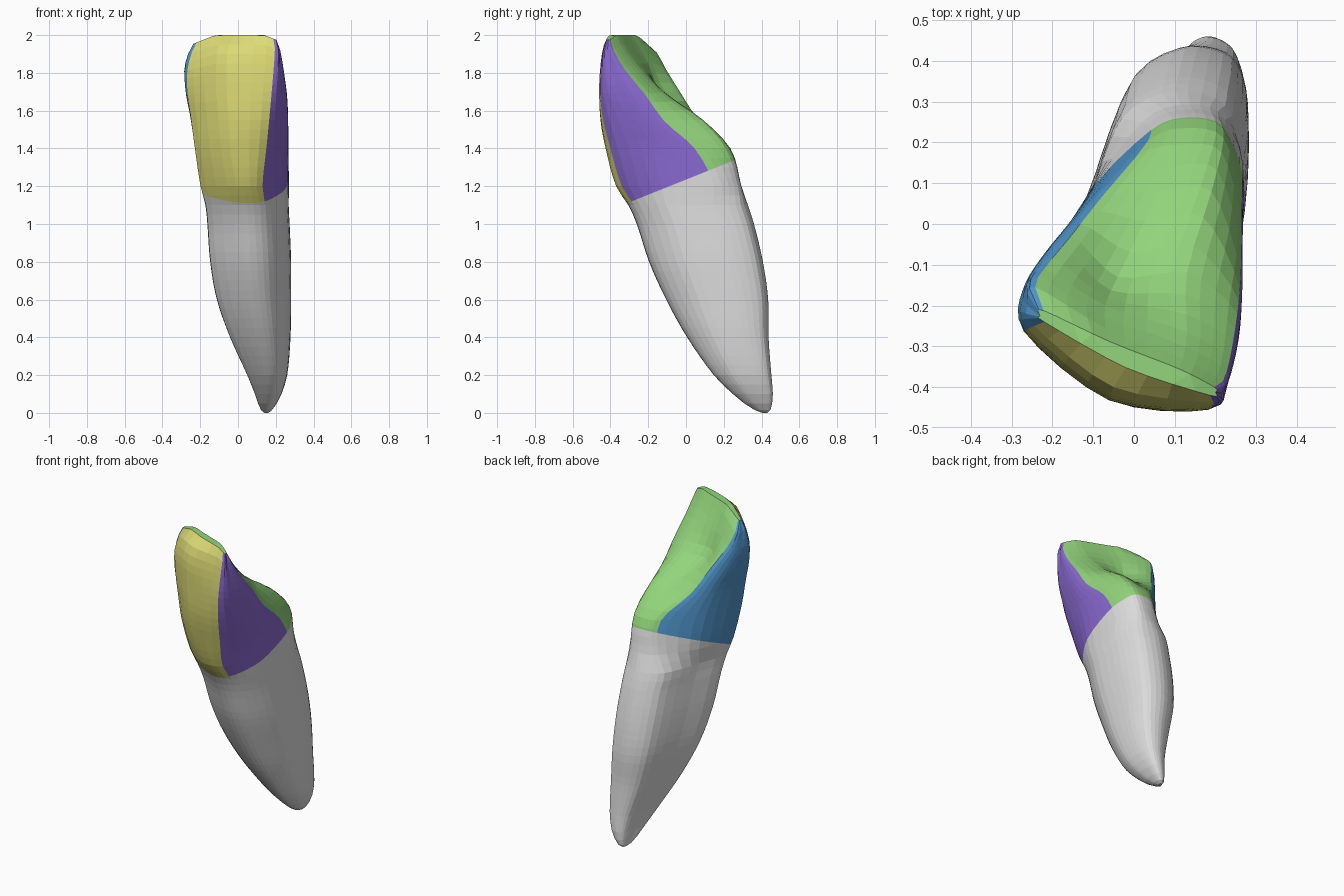
import bpy
import bmesh
from mathutils import Vector

cube = bpy.data.objects.get("Cube")
if cube:
    bpy.data.objects.remove(cube, do_unlink=True)


def make_material(name, rgb):
    mat = bpy.data.materials.new(name)
    mat.use_nodes = True
    color = (*rgb, 1.0)
    mat.diffuse_color = color
    mat.node_tree.nodes["Principled BSDF"].inputs["Base Color"].default_value = color
    return mat


ROOT, FRONT, RIGHT_SIDE, BACK, LEFT_SIDE = range(5)
materials = [
    make_material("root grey", (0.72, 0.72, 0.72)),
    make_material("front yellow", (0.73, 0.71, 0.18)),
    make_material("side purple", (0.25, 0.14, 0.63)),
    make_material("back green", (0.29, 0.66, 0.20)),
    make_material("side blue", (0.08, 0.30, 0.60)),
]

# Crown outlines: front middle, front corner, side, ridge, two back points,
# opposite ridge, opposite side, opposite front corner
crown = {
    1.2: [(-.01, -.36), (.13, -.34), (.25, -.13), (.267, .15), (.205, .275),
          (.115, .292), (.02, .25), (-.125, .05), (-.198, -.2)],
    1.4: [(-.04, -.41), (.15, -.4), (.25, -.18), (.265, .045), (.22, .21),
          (.13, .235), (.035, .205), (-.15, .015), (-.228, -.24)],
    1.55: [(-.05, -.43), (.165, -.438), (.25, -.26), (.262, -.12), (.19, .08),
           (.06, .08), (-.08, .065), (-.185, -.035), (-.248, -.25)],
    1.7: [(-.06, -.432), (.178, -.455), (.24, -.35), (.253, -.22), (.13, -.12),
          (-.04, -.13), (-.155, -.03), (-.237, -.1), (-.267, -.26)],
    1.85: [(-.06, -.428), (.19, -.45), (.226, -.4), (.235, -.33), (.13, -.265),
           (-.07, -.2), (-.22, -.11), (-.274, -.165), (-.268, -.262)],
    1.95: [(-.05, -.4), (.195, -.438), (.214, -.415), (.218, -.385), (.12, -.33),
           (-.07, -.255), (-.242, -.155), (-.262, -.2), (-.245, -.25)],
    2.0: [(-.02, -.352), (.187, -.42), (.2, -.412), (.197, -.4), (.11, -.355),
          (-.06, -.288), (-.222, -.212), (-.23, -.225), (-.22, -.24)],
}

# Root outline in fractions of its extents, with points as in the crown
root_outline = [(.42, 0), (.72, .04), (.96, .31), (1, .7), (.9, .94),
                (.62, 1), (.32, .89), (.12, .53), (0, .2)]

# Root extents: height, x range, y range
root = [
    (0, .14, .16, .405, .43),
    (.015, .122, .18, .365, .447),
    (.05, .107, .205, .31, .456),
    (.1, .09, .23, .25, .46),
    (.2, .05, .26, .15, .452),
    (.4, -.04, .277, .01, .437),
    (.6, -.11, .28, -.1, .435),
    (.8, -.145, .28, -.19, .407),
    (1.0, -.16, .272, -.255, .36),
    (1.1, -.17, .267, -.3, .328),
]


def hermite(a, b, slope_a, slope_b, t):
    """Smooth blend between two values or vectors."""
    s = 1 - t
    return (a * (s * s * (1 + 2 * t)) + b * (t * t * (3 - 2 * t))
            + slope_a * (t * s * s) - slope_b * (t * t * s))


def smooth_ring(points, steps=4):
    """Round off a closed outline."""
    n = len(points)
    ring = []
    for i in range(n):
        p, a, b, c = (points[(i + k) % n] for k in (-1, 0, 1, 2))
        ring += [hermite(a, b, (b - p) * 0.42, (c - a) * 0.42, j / steps)
                 for j in range(steps)]
    return ring


# Key sections from tip to biting edge
sections = [(z, [(x0 + u * (x1 - x0), y0 + v * (y1 - y0)) for u, v in root_outline])
            for z, x0, x1, y0, y1 in root]
sections += list(crown.items())
heights = [z for z, _ in sections]
keys = [[Vector(p) for p in outline] for _, outline in sections]


def slope(i, k):
    a, b = max(i - 1, 0), min(i + 1, len(keys) - 1)
    return (keys[b][k] - keys[a][k]) / (heights[b] - heights[a])


def shaped_point(p, z):
    """Lower both ends of the biting edge."""
    drop = max(0, -0.12 - p.x) * 0.4 + max(0, p.x - 0.14) * 0.4
    return (p.x, p.y, z - drop * min(1, max(0, (z - 1.6) / 0.4)))


bm = bmesh.new()
STEPS = 4
rings = []
for i in range(len(keys) - 1):
    span = heights[i + 1] - heights[i]
    cuts = max(1, round(span / 0.05))
    last = i == len(keys) - 2
    for j in range(cuts + last):
        t = j / cuts
        outline = [hermite(keys[i][k], keys[i + 1][k],
                           slope(i, k) * span, slope(i + 1, k) * span, t)
                   for k in range(len(root_outline))]
        z = heights[i] + t * span
        rings.append([bm.verts.new(shaped_point(p, z))
                      for p in smooth_ring(outline, STEPS)])

# Skin the sections; each stretch of the outline has its own surface
stretch = [FRONT, RIGHT_SIDE, RIGHT_SIDE, BACK, BACK, BACK,
           LEFT_SIDE, LEFT_SIDE, FRONT]
count = len(rings[0])
for low, high in zip(rings, rings[1:]):
    for k in range(count):
        n = (k + 1) % count
        face = bm.faces.new((low[k], low[n], high[n], high[k]))
        face.material_index = stretch[k // STEPS]

# Close the tip and the biting edge
bm.faces.new(rings[0][::-1]).material_index = ROOT
top = bm.faces.new(rings[-1])
top.material_index = BACK
bmesh.ops.triangulate(bm, faces=[top])

# Cut along the sloping gum line and colour everything below as root
gum_point = Vector((0, 0, 1.235))
gum_normal = Vector((0, -0.4, 1)).normalized()
bmesh.ops.bisect_plane(bm, geom=bm.verts[:] + bm.edges[:] + bm.faces[:],
                       plane_co=gum_point, plane_no=gum_normal)
for face in bm.faces:
    if (face.calc_center_median() - gum_point).dot(gum_normal) < 0:
        face.material_index = ROOT
bmesh.ops.recalc_face_normals(bm, faces=bm.faces[:])

mesh = bpy.data.meshes.new("tooth")
bm.to_mesh(mesh)
bm.free()
for mat in materials:
    mesh.materials.append(mat)
tooth = bpy.data.objects.new("tooth", mesh)
bpy.context.collection.objects.link(tooth)
